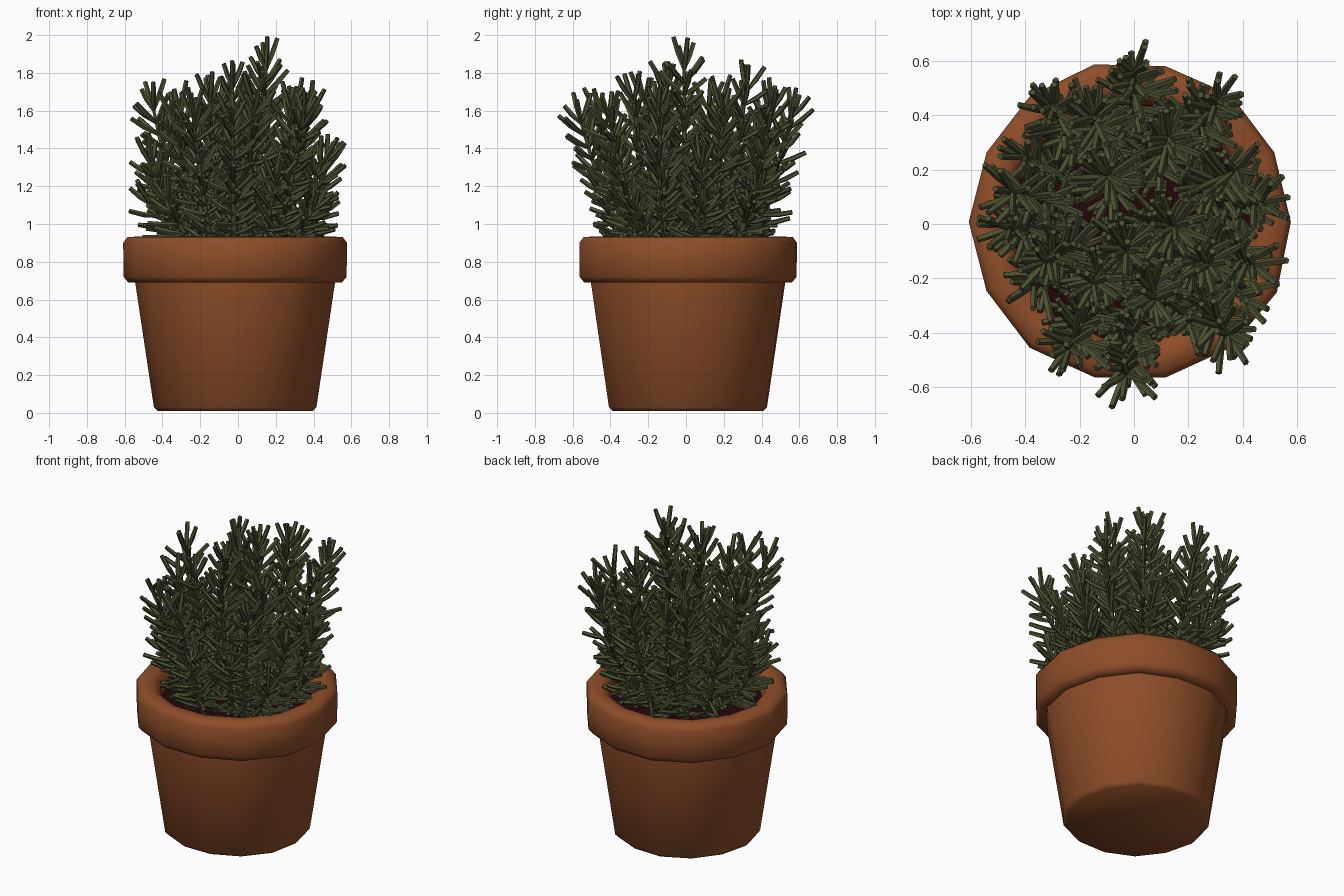
import bpy, bmesh, math, random
from mathutils import Vector

random.seed(7)
cube = bpy.data.objects.get("Cube")
if cube:
    bpy.data.objects.remove(cube)


def material(name, rgb):
    mat = bpy.data.materials.new(name)
    mat.use_nodes = True
    mat.diffuse_color = (*rgb, 1)
    mat.node_tree.nodes["Principled BSDF"].inputs["Base Color"].default_value = (*rgb, 1)
    return mat


terracotta = material("terracotta", (0.27, 0.075, 0.022))
earth = material("dark earth", (0.018, 0.002, 0.003))
leaf_green = material("leaf green", (0.072, 0.083, 0.033))
stem_green = material("stem green", (0.06, 0.068, 0.028))


def finish(bm, name, mat, angle):
    bmesh.ops.recalc_face_normals(bm, faces=bm.faces[:])
    mesh = bpy.data.meshes.new(name)
    bm.to_mesh(mesh)
    bm.free()
    mesh.materials.append(mat)
    obj = bpy.data.objects.new(name, mesh)
    bpy.context.collection.objects.link(obj)
    bpy.ops.object.select_all(action="DESELECT")
    obj.select_set(True)
    bpy.context.view_layer.objects.active = obj
    bpy.ops.object.shade_smooth_by_angle(angle=math.radians(angle))


def bridge(bm, a, b):
    for i in range(len(a)):
        j = (i + 1) % len(a)
        bm.faces.new((a[i], a[j], b[j], b[i]))


# Hand-thrown pottery: one slightly uneven outline shared by all rings
SIDES = 14
wobble = [random.uniform(-0.01, 0.016) for _ in range(SIDES)]


def turned(name, profile, mat, closed=False):
    bm = bmesh.new()
    rings = []
    for r, z in profile:
        ring = []
        for i in range(SIDES):
            a = math.tau * i / SIDES
            d = r * (1 + wobble[i])
            ring.append(bm.verts.new((d * math.cos(a) - 0.014, d * math.sin(a) + 0.008, z)))
        rings.append(ring)
    for a, b in zip(rings, rings[1:]):
        bridge(bm, a, b)
    if closed:
        bridge(bm, rings[-1], rings[0])
    else:
        bm.faces.new(rings[0])
        bm.faces.new(rings[-1])
    finish(bm, name, mat, 60)


turned("pot_body", [(0.41, 0.01), (0.43, 0.03), (0.53, 0.7), (0.53, 0.75)], terracotta)
turned("pot_rim", [(0.5, 0.69), (0.565, 0.69), (0.59, 0.72), (0.592, 0.9), (0.57, 0.93),
                   (0.5, 0.935), (0.455, 0.905), (0.435, 0.76)], terracotta, closed=True)
turned("soil", [(0.45, 0.78), (0.45, 0.82), (0.2, 0.84)], earth)


def tube(bm, points, radii, sides):
    rings = []
    for k, p in enumerate(points):
        d = points[min(k + 1, len(points) - 1)] - points[max(k - 1, 0)]
        q = d.to_track_quat("Z", "Y")
        rings.append([bm.verts.new(p + q @ Vector((radii[k] * math.cos(t), radii[k] * math.sin(t), 0)))
                      for t in (math.tau * i / sides for i in range(sides))])
    for a, b in zip(rings, rings[1:]):
        bridge(bm, a, b)
    bm.faces.new(rings[0])
    bm.faces.new(rings[-1])


# Tips of the sprigs: tall ones in the middle, leaning ones around the edge
TIPS = [(0.15, -0.01, 1.84), (-0.03, -0.1, 1.74), (0.13, 0.32, 1.72), (-0.1, 0.18, 1.64),
        (0, 0.56, 1.58), (-0.31, 0.44, 1.6), (0.31, 0.46, 1.62), (-0.15, 0.4, 1.52),
        (-0.45, 0.12, 1.62), (0.38, 0.2, 1.6), (0.28, -0.15, 1.62), (0.08, -0.28, 1.66),
        (-0.15, -0.22, 1.66), (-0.03, -0.56, 1.55), (0.35, -0.41, 1.58), (-0.24, -0.46, 1.58),
        (-0.33, -0.14, 1.55), (0.44, -0.15, 1.32), (0.47, 0.08, 1.3), (-0.46, -0.02, 1.32),
        (-0.4, 0.25, 1.26), (0.2, -0.36, 1.22), (0, -0.4, 1.2), (0.44, 0.1, 1.06),
        (-0.45, 0, 1.1), (-0.37, -0.22, 1.12), (0.4, -0.27, 1.08), (0.22, 0.4, 1.2),
        (-0.18, 0.4, 1.18)]

stems, leaves = bmesh.new(), bmesh.new()
for x, y, z in TIPS:
    tip = Vector((x, y, z))
    base = Vector((x * 0.55, y * 0.55, 0.82))
    bend = Vector((x * 0.78, y * 0.78, 0.82 + (z - 0.82) * 0.42))

    def along(t):
        return base * (1 - t) ** 2 + bend * 2 * t * (1 - t) + tip * t * t

    path = [along(k / 6) for k in range(7)]
    tube(stems, path, [0.02 - 0.002 * k for k in range(7)], 6)

    # Needles in whorls, opening wide below and closing towards the tip
    whorls = max(4, int((tip - base).length / 0.066))
    for w in range(whorls + 1):
        t = 0.12 + 0.86 * w / whorls
        start = along(t)
        axis = (along(t + 0.02) - along(t - 0.02)).normalized()
        q = axis.to_track_quat("Z", "Y")
        turn = w * 0.8 + random.random()
        for n in range(4):
            a = turn + math.tau * n / 4 + random.uniform(-0.3, 0.3)
            open_angle = math.radians(66 - 26 * t ** 2 + random.uniform(-16, 14))
            if w == whorls:
                open_angle *= 0.65
            s = math.sin(open_angle)
            d = q @ Vector((s * math.cos(a), s * math.sin(a), math.cos(open_angle)))
            length = random.uniform(0.12, 0.18)
            mid = start + d * length * 0.55
            end = start + d * length + Vector((0, 0, 0.01))
            if end.z > 0.87 and abs(end.x) < 0.59:
                tube(leaves, [start, mid, end], [0.009, 0.0145, 0.0125], 5)

finish(stems, "stems", stem_green, 60)
finish(leaves, "needle_leaves", leaf_green, 50)
